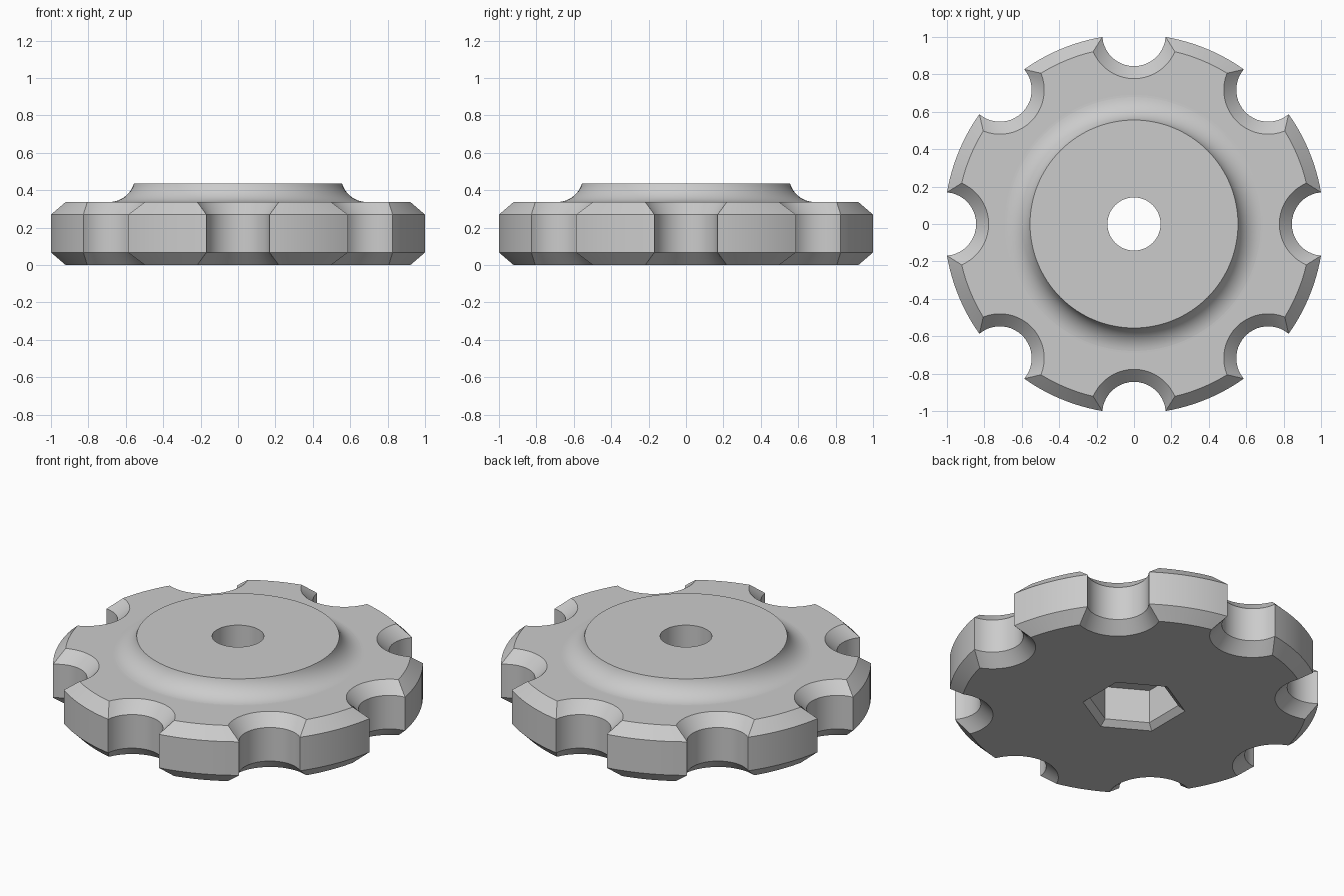
import bpy, bmesh
from math import cos, sin, pi, acos, sqrt, asin

if "Cube" in bpy.data.objects:
    bpy.data.objects.remove(bpy.data.objects["Cube"])

R = 1.014            # rim radius, also the distance of the notch centres
NOTCH = 0.17         # grip notch radius
CH = 0.067           # rim chamfer
TOP, BOSS_TOP = 0.337, 0.437
HOLE, POCKET = 0.142, 0.235

bm = bmesh.new()


def ring(points, z):
    return [bm.verts.new((x, y, z)) for x, y in points]


def circle(r, n=96, turn=0.0):
    return [(r * cos(turn + 2 * pi * i / n), r * sin(turn + 2 * pi * i / n)) for i in range(n)]


def scalloped(d):
    """Outline with eight notches, inset by d."""
    ro, rn = R - d, NOTCH + d
    half = acos((R * R + ro * ro - rn * rn) / (2 * R * ro))    # corner angle at the axis
    sweep = asin(ro * sin(half) / rn)                          # corner angle at the notch
    if ro * cos(half) > R:
        sweep = pi - sweep
    pts = []
    for k in range(8):
        a = k * pi / 4
        for i in range(21):                                    # notch arc
            t = -sweep + 2 * sweep * i / 20
            x, y = R - rn * cos(t), rn * sin(t)
            pts.append((x * cos(a) - y * sin(a), x * sin(a) + y * cos(a)))
        for i in range(1, 12):                                 # rim arc
            t = a + half + (pi / 4 - 2 * half) * i / 12
            pts.append((ro * cos(t), ro * sin(t)))
    return pts


def bridge(a, b):
    n = len(a)
    for i in range(n):
        j = (i + 1) % n
        bm.faces.new((a[i], a[j], b[j], b[i]))


def fill_between(a, b):
    edges = []
    for loop in (a, b):
        for i, v in enumerate(loop):
            w = loop[(i + 1) % len(loop)]
            edges.append(bm.edges.get((v, w)) or bm.edges.new((v, w)))
    bmesh.ops.triangle_fill(bm, edges=edges, use_beauty=True, normal=(0, 0, 1))


# Chamfered scalloped rim
rim = [ring(scalloped(d), z) for d, z in ((CH, 0), (0, CH), (0, TOP - CH), (CH, TOP))]
for a, b in zip(rim, rim[1:]):
    bridge(a, b)

# Boss with a concave fillet
FR, FX = 0.14, 0.69
end = acos((FR - (BOSS_TOP - TOP)) / FR)
boss = []
for i in range(17):
    t = end * i / 16
    boss.append(ring(circle(FX - FR * sin(t)), TOP + FR * (1 - cos(t))))
for a, b in zip(boss, boss[1:]):
    bridge(a, b)
fill_between(rim[3], boss[0])

# Through hole
hole_top = ring(circle(HOLE), BOSS_TOP)
hole_low = ring(circle(HOLE), POCKET)
bridge(boss[-1], hole_top)
bridge(hole_top, hole_low)

# Chamfered hexagonal nut pocket underneath
hexes = [ring(circle(r, 6, pi / 6), z) for r, z in ((0.284, 0), (0.246, 0.032), (0.246, POCKET))]
bridge(hexes[0], hexes[1])
bridge(hexes[1], hexes[2])
fill_between(hexes[2], hole_low)
fill_between(rim[0], hexes[0])

bmesh.ops.recalc_face_normals(bm, faces=bm.faces)
mesh = bpy.data.meshes.new("scalloped_knob")
bm.to_mesh(mesh)
bm.free()

knob = bpy.data.objects.new("scalloped_knob", mesh)
bpy.context.collection.objects.link(knob)
grey = bpy.data.materials.new("light_grey")
grey.diffuse_color = (0.6, 0.6, 0.6, 1)
grey.use_nodes = True
grey.node_tree.nodes["Principled BSDF"].inputs["Base Color"].default_value = grey.diffuse_color
mesh.materials.append(grey)

# Smooth curved walls, flat horizontal faces
bpy.context.view_layer.objects.active = knob
knob.select_set(True)
bpy.ops.object.shade_smooth_by_angle(angle=pi / 6)
for p in mesh.polygons:
    p.use_smooth = abs(p.normal.z) < 0.999
